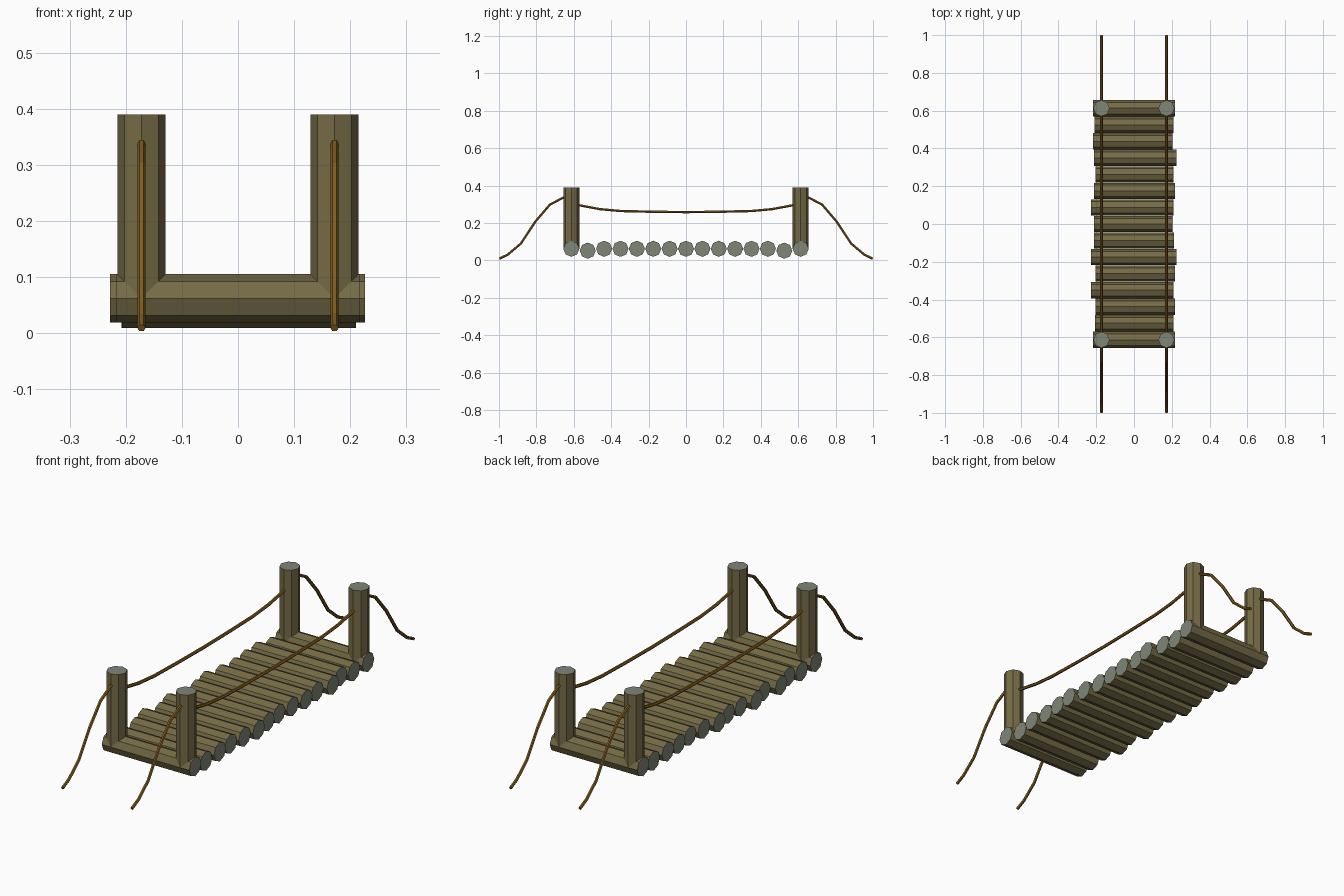
import bpy, bmesh, math
from mathutils import Matrix

if "Cube" in bpy.data.objects:
    bpy.data.objects.remove(bpy.data.objects["Cube"], do_unlink=True)


def material(name, rgb):
    m = bpy.data.materials.new(name)
    m.use_nodes = True
    m.diffuse_color = (*rgb, 1)
    bsdf = m.node_tree.nodes["Principled BSDF"]
    bsdf.inputs["Base Color"].default_value = (*rgb, 1)
    bsdf.inputs["Roughness"].default_value = 0.9
    return m


BARK = material("olive bark", (0.18, 0.147, 0.062))
CUT = material("grey cut wood", (0.215, 0.24, 0.19))
ROPE = material("brown rope", (0.225, 0.11, 0.014))
RADIUS, POST_X, END_Y = 0.043, 0.172, 0.613


def log(name, length, location, lying):
    """Octagonal log with grey cut ends, upright or lying along x."""
    bm = bmesh.new()
    bmesh.ops.create_cone(bm, cap_ends=True, segments=8, radius1=RADIUS,
                          radius2=RADIUS, depth=length)
    for f in bm.faces:
        f.material_index = int(abs(f.normal.z) > 0.9)
    if lying:
        bm.transform(Matrix.Rotation(math.pi / 2, 4, "Y"))
    mesh = bpy.data.meshes.new(name)
    bm.to_mesh(mesh)
    bm.free()
    mesh.materials.append(BARK)
    mesh.materials.append(CUT)
    ob = bpy.data.objects.new(name, mesh)
    ob.location = location
    bpy.context.collection.objects.link(ob)


def rope(name, x, path):
    """Thin faceted rope through (y, z) points."""
    cu = bpy.data.curves.new(name, "CURVE")
    cu.dimensions = "3D"
    cu.bevel_depth = 0.0072
    cu.bevel_resolution = 1
    cu.use_fill_caps = True
    sp = cu.splines.new("POLY")
    sp.points.add(len(path) - 1)
    for p, (y, z) in zip(sp.points, path):
        p.co = (x, y, z, 1)
    sp.use_smooth = False
    cu.materials.append(ROPE)
    bpy.context.collection.objects.link(bpy.data.objects.new(name, cu))


# Deck logs, front to back: left and right ends vary a little
ENDS = [(-.217, .217), (-.207, .21), (-.205, .217), (-.228, .21), (-.205, .217),
        (-.228, .226), (-.212, .213), (-.212, .205), (-.228, .21), (-.212, .217),
        (-.205, .21), (-.212, .226), (-.217, .205), (-.208, .208), (-.217, .217)]
last = len(ENDS) - 1
for i, (a, b) in enumerate(ENDS):
    y = -END_Y + 2 * END_Y * i / last
    z = 0.052 if i in (1, last - 1) else 0.062
    log(f"deck_log_{i + 1}", b - a, ((a + b) / 2, y, z), True)

# Posts, hand ropes and anchor ropes
SAG = [(.613, .305), (.567, .294), (.46, .274), (.35, .264), (.18, .26), (0, .258)]
ANCHOR = [(.62, .345), (.652, .338), (.728, .298), (.805, .208),
          (.883, .09), (.953, .031), (.998, .009)]
for side, x in (("left", POST_X), ("right", -POST_X)):
    rope(f"hand_rope_{side}", x, SAG + [(-y, z) for y, z in SAG[-2::-1]])
    for end, s in (("front", -1), ("back", 1)):
        log(f"post_{end}_{side}", 0.33, (x, s * END_Y, 0.225), False)
        rope(f"anchor_rope_{end}_{side}", x, [(s * y, z) for y, z in ANCHOR])
